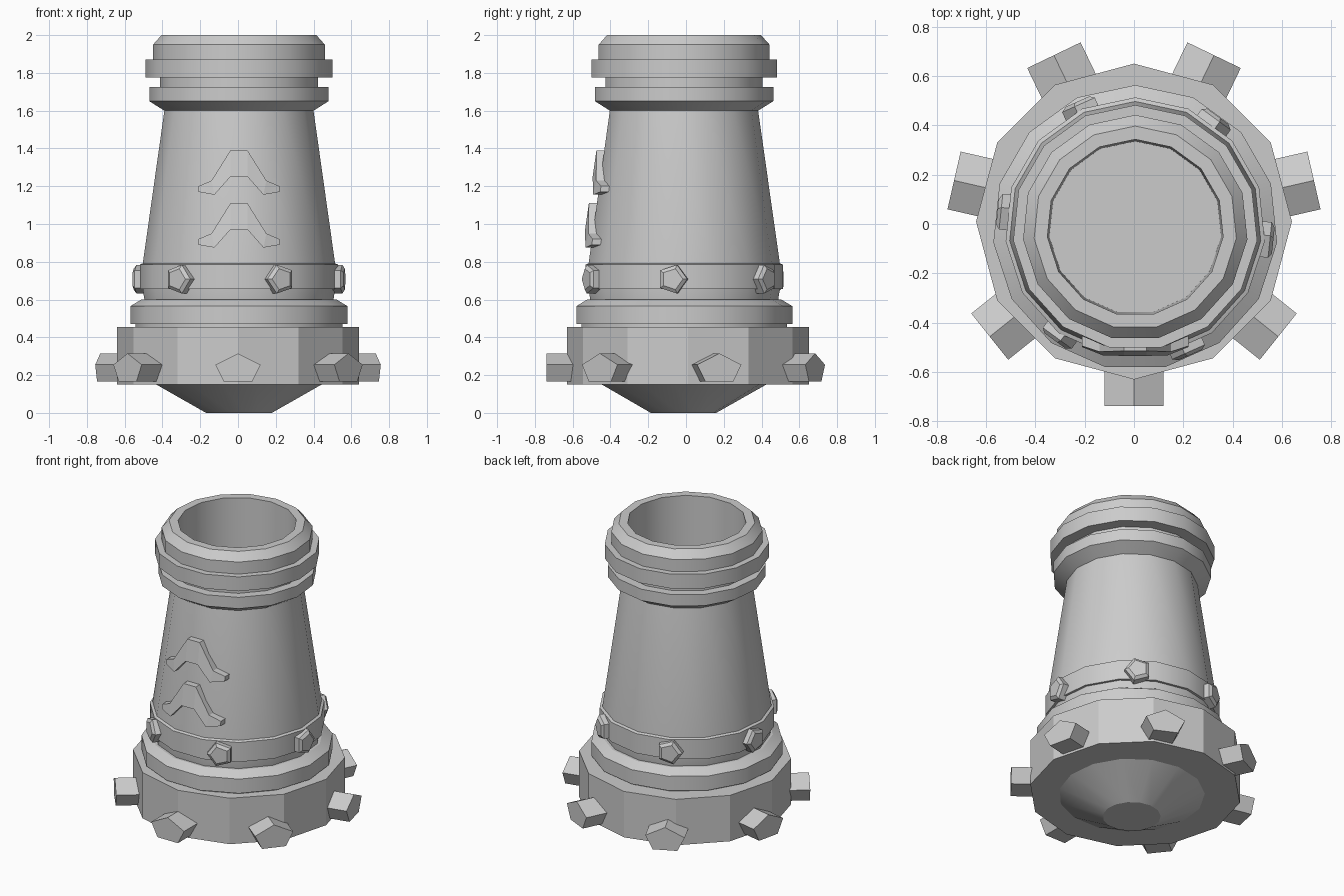
import bpy, bmesh, math
from mathutils import Vector, Matrix

if "Cube" in bpy.data.objects:
    bpy.data.objects.remove(bpy.data.objects["Cube"])

grey = bpy.data.materials.new("plain grey")
grey.use_nodes = True
COLOUR = (0.6, 0.6, 0.6, 1)
grey.diffuse_color = COLOUR
grey.node_tree.nodes["Principled BSDF"].inputs["Base Color"].default_value = COLOUR

AXIS = Vector((0.005, -0.015, 0))     # axis of the turned tower
BASE_AXIS = Vector((0, 0.01, 0))      # axis of the studded base


def finish(bm, name, smooth=False):
    bmesh.ops.recalc_face_normals(bm, faces=bm.faces[:])
    mesh = bpy.data.meshes.new(name)
    bm.to_mesh(mesh)
    bm.free()
    mesh.materials.append(grey)
    obj = bpy.data.objects.new(name, mesh)
    bpy.context.collection.objects.link(obj)
    if smooth:
        bpy.ops.object.select_all(action="DESELECT")
        obj.select_set(True)
        bpy.context.view_layer.objects.active = obj
        bpy.ops.object.shade_smooth_by_angle(angle=math.radians(29))
    return obj


def loft(bm, rings):
    """Join rings of points with quads and cap both ends."""
    loops = [[bm.verts.new(p) for p in ring] for ring in rings]
    n = len(loops[0])
    for a, b in zip(loops, loops[1:]):
        for i in range(n):
            j = (i + 1) % n
            bm.faces.new((a[i], a[j], b[j], b[i]))
    bm.faces.new(loops[0][::-1])
    bm.faces.new(loops[-1])


def lathe(name, profile, sides, axis, smooth):
    bm = bmesh.new()
    rings = []
    for r, z in profile:
        rings.append([axis + Vector((r * math.sin(math.tau * i / sides),
                                     r * math.cos(math.tau * i / sides), z))
                      for i in range(sides)])
    loft(bm, rings)
    return finish(bm, name, smooth)


def radial_prism(name, angle, axis, z, sections):
    """Prism along a radius; sections are (distance, outline of (tangent, up))."""
    bm = bmesh.new()
    place = Matrix.Translation(axis + Vector((0, 0, z))) @ Matrix.Rotation(angle, 4, "Z")
    loft(bm, [[place @ Vector((d, t, u)) for t, u in outline] for d, outline in sections])
    return finish(bm, name)


# Tower: pointed foot, lower collar, tapered wall, stepped mouth and hollow bore
lathe("foot_cone", [(0.175, 0), (0.44, 0.15), (0.44, 0.2)], 15, AXIS, True)
lathe("lower_collar", [(0.55, 0.44), (0.55, 0.47), (0.578, 0.47), (0.578, 0.565),
                       (0.52, 0.6), (0.3, 0.6)], 15, AXIS, True)
lathe("tower_body", [
    (0.5, 0.58), (0.512, 0.655), (0.512, 0.79), (0.397, 1.6),
    (0.477, 1.65), (0.477, 1.725), (0.42, 1.725), (0.42, 1.775),
    (0.497, 1.775), (0.497, 1.87), (0.457, 1.87), (0.457, 1.95),
    (0.412, 2.0), (0.358, 2.0), (0.35, 1.2)], 15, AXIS, True)
lathe("bolt_band", [(0.505, 0.655), (0.528, 0.655), (0.528, 0.785), (0.505, 0.795)],
      15, AXIS, True)

# Faceted base with seven radial studs
lathe("base_ring", [(0.64, 0.15), (0.64, 0.455)], 12, BASE_AXIS, False)
stud = [(0, 0.08), (-0.12, 0.02), (-0.075, -0.07), (0.075, -0.07), (0.12, 0.02)]
for i in range(7):
    radial_prism(f"stud_{i + 1}", math.tau * i / 7 - math.pi / 2, BASE_AXIS, 0.235,
                 [(0.5, stud), (0.748, stud)])


# Pentagonal bolts with a stepped head
def pentagon(r, side):
    return [(side * r * math.cos(math.tau * k / 5), r * math.sin(math.tau * k / 5))
            for k in range(5)]


for i in range(6):
    side = 1 if i % 2 == 0 else -1
    radial_prism(f"bolt_{i + 1}", math.radians(60 * i - 6), AXIS, 0.708,
                 [(0.48, pentagon(0.08, side)), (0.548, pentagon(0.08, side)),
                  (0.562, pentagon(0.058, side))])


# Curved chevron plates on the front wall
def wall(x, z, lift):
    r = 0.397 + (1.6 - z) * 0.142
    return AXIS + Vector((x, -math.sqrt(r * r - x * x) - lift, z))


upper = [(0.045, 1.39), (0.145, 1.23), (0.215, 1.2)]
lower = [(0.045, 1.25), (0.13, 1.155), (0.215, 1.17)]


def mirrored(row):
    return [(-x, z) for x, z in reversed(row)] + row


for name, drop in (("upper_chevron", 0), ("lower_chevron", 0.28)):
    bm = bmesh.new()
    rings = []
    for (xa, za), (xb, zb) in zip(mirrored(upper), mirrored(lower)):
        rings.append([wall(xa, za - drop, 0.035), wall(xb, zb - drop, 0.035),
                      wall(xb, zb - drop, -0.02), wall(xa, za - drop, -0.02)])
    loft(bm, rings)
    finish(bm, name)
